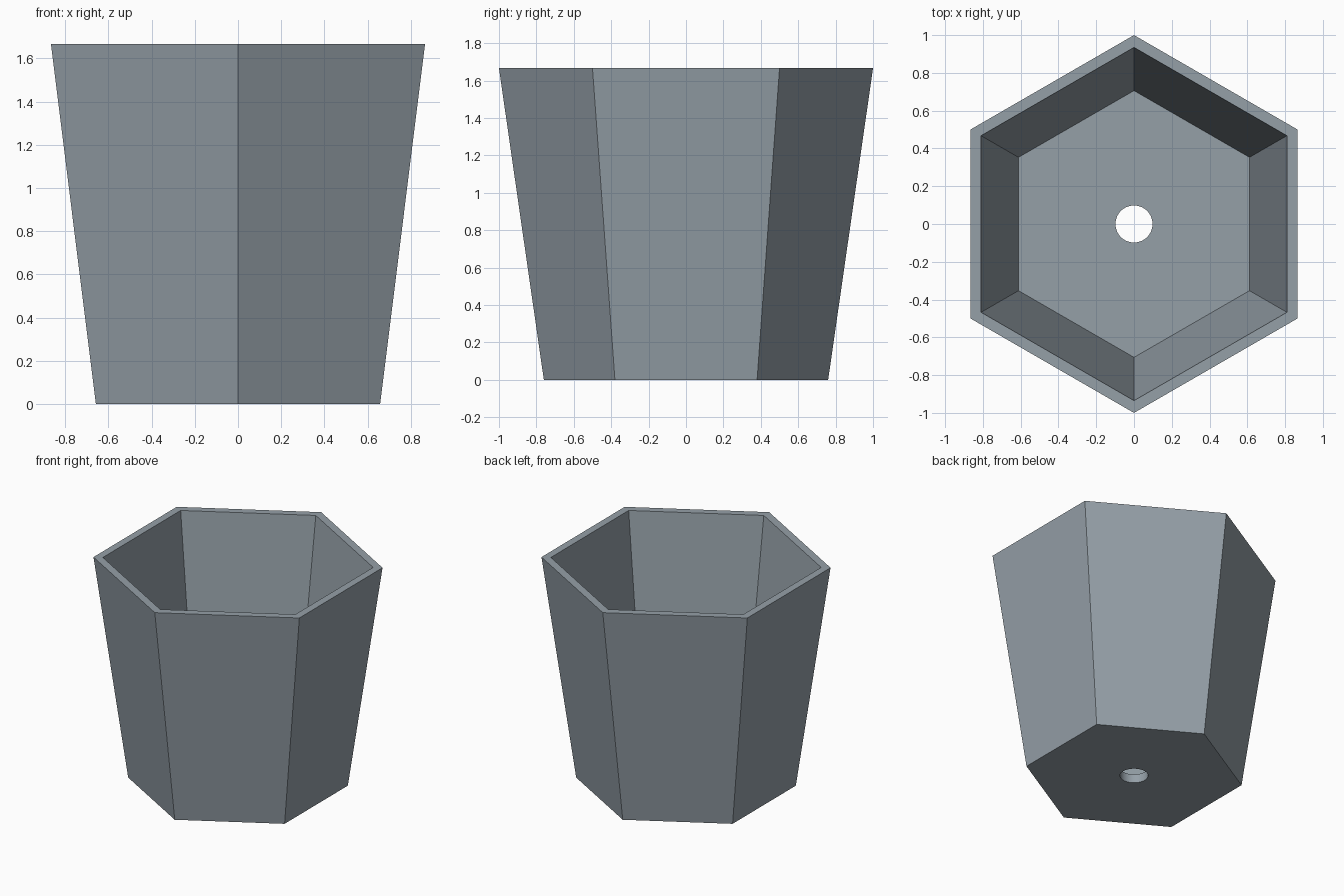
import bpy
import bmesh
from math import sin, cos, pi, radians

cube = bpy.data.objects.get("Cube")
if cube:
    bpy.data.objects.remove(cube, do_unlink=True)

SIDES, STEPS = 6, 8          # hexagon sides, hole segments per side
HEIGHT, FLOOR = 1.667, 0.067
HOLE = 0.098

# Colour
grey = bpy.data.materials.new("blue grey")
grey.use_nodes = True
colour = (0.30, 0.35, 0.39, 1)
grey.diffuse_color = colour
grey.node_tree.nodes["Principled BSDF"].inputs["Base Color"].default_value = colour

bm = bmesh.new()


def ring(radius, z, count):
    """Ring of points, the first one at the back."""
    angles = [pi / 2 + 2 * pi * i / count for i in range(count)]
    return [bm.verts.new((radius * cos(a), radius * sin(a), z)) for a in angles]


def band(a, b):
    """Join two rings of equal count with quads."""
    n = len(a)
    for i in range(n):
        j = (i + 1) % n
        bm.faces.new((a[i], a[j], b[j], b[i]))


def holed_floor(corners, hole):
    """Flat hexagon around the round hole, one face per side."""
    for i in range(SIDES):
        arc = [hole[(i * STEPS + k) % len(hole)] for k in range(STEPS + 1)]
        bm.faces.new([corners[i], corners[(i + 1) % SIDES]] + arc[::-1])


# Tapered walls, rim, floor and drain hole
outer_base = ring(0.76, 0, SIDES)
outer_rim = ring(1.0, HEIGHT, SIDES)
inner_rim = ring(0.935, HEIGHT, SIDES)
inner_base = ring(0.706, FLOOR, SIDES)
hole_low = ring(HOLE, 0, SIDES * STEPS)
hole_high = ring(HOLE, FLOOR, SIDES * STEPS)

band(outer_base, outer_rim)
band(outer_rim, inner_rim)
band(inner_rim, inner_base)
holed_floor(inner_base, hole_high)
band(hole_high, hole_low)
holed_floor(outer_base, hole_low)
bmesh.ops.recalc_face_normals(bm, faces=bm.faces[:])

mesh = bpy.data.meshes.new("hexagonal_pot")
bm.to_mesh(mesh)
bm.free()
mesh.materials.append(grey)
pot = bpy.data.objects.new("hexagonal_pot", mesh)
bpy.context.collection.objects.link(pot)

# Round hole smooth, hexagon edges sharp
bpy.ops.object.select_all(action="DESELECT")
pot.select_set(True)
bpy.context.view_layer.objects.active = pot
bpy.ops.object.shade_smooth_by_angle(angle=radians(30))
